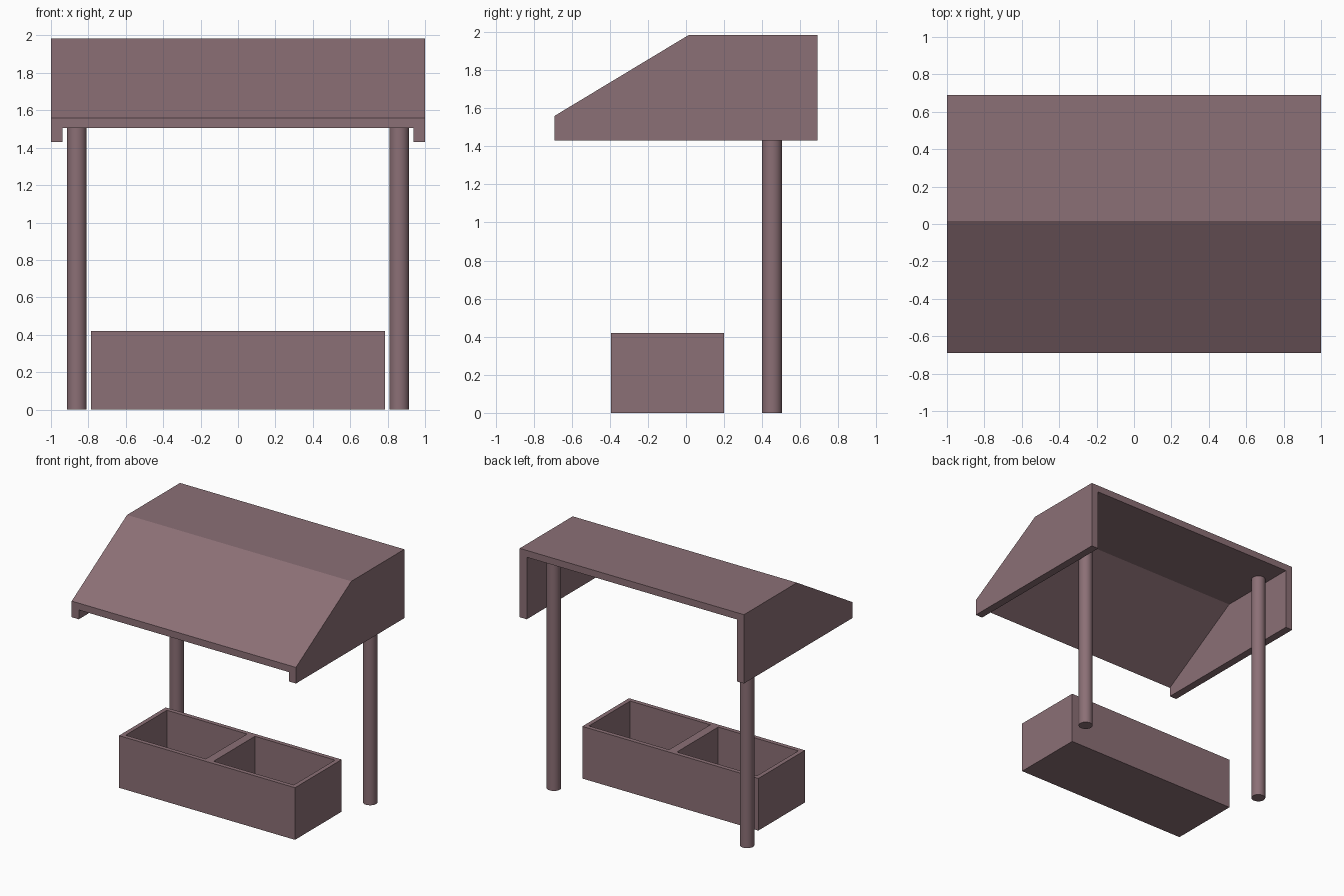
import bpy
import bmesh
from mathutils import Vector

if "Cube" in bpy.data.objects:
    bpy.data.objects.remove(bpy.data.objects["Cube"])

mat = bpy.data.materials.new("mauve_paint")
mat.diffuse_color = (0.26, 0.16, 0.18, 1)
mat.use_nodes = True
mat.node_tree.nodes["Principled BSDF"].inputs["Base Color"].default_value = mat.diffuse_color


def prism(name, profile, x0, x1):
    """Extrude a (y, z) profile along x."""
    bm = bmesh.new()
    face = bm.faces.new([bm.verts.new((x0, y, z)) for y, z in profile])
    ext = bmesh.ops.extrude_face_region(bm, geom=[face])
    moved = [v for v in ext["geom"] if isinstance(v, bmesh.types.BMVert)]
    bmesh.ops.translate(bm, verts=moved, vec=Vector((x1 - x0, 0, 0)))
    bmesh.ops.recalc_face_normals(bm, faces=bm.faces)
    mesh = bpy.data.meshes.new(name)
    bm.to_mesh(mesh)
    bm.free()
    ob = bpy.data.objects.new(name, mesh)
    bpy.context.collection.objects.link(ob)
    mesh.materials.append(mat)
    return ob


def rect(y0, y1, z0, z1):
    return [(y0, z0), (y1, z0), (y1, z1), (y0, z1)]


def carve(ob, cutter):
    """Subtract the cutter, then delete it."""
    mod = ob.modifiers.new("carve", 'BOOLEAN')
    mod.operation = 'DIFFERENCE'
    mod.solver = 'EXACT'
    mod.object = cutter
    bpy.context.view_layer.objects.active = ob
    bpy.ops.object.modifier_apply(modifier=mod.name)
    bpy.data.objects.remove(cutter)


# Roof: sloped hood with side cheeks, open at back and below
roof = prism("roof", [(-0.69, 1.43), (0.69, 1.43), (0.69, 1.985),
                      (0.015, 1.985), (-0.69, 1.56)], -1, 1)
carve(roof, prism("roof_cutter", [(-0.79, 1.3), (0.8, 1.3), (0.8, 1.93),
                                  (0.015, 1.93), (-0.79, 1.445)], -0.937, 0.937))

# Trough: box with two compartments
trough = prism("trough", rect(-0.395, 0.2, 0, 0.42), -0.785, 0.785)
for x0, x1 in ((-0.75, -0.035), (0.035, 0.75)):
    carve(trough, prism("trough_cutter", rect(-0.36, 0.165, 0.035, 0.6), x0, x1))

# Posts: reach up to the underside of the roof
for side, x in (("left", -0.862), ("right", 0.862)):
    bpy.ops.mesh.primitive_cylinder_add(vertices=32, radius=0.053, depth=1.94,
                                        location=(x, 0.452, 0.97))
    post = bpy.context.object
    post.name = side + "_post"
    post.data.materials.append(mat)
    bpy.ops.object.shade_smooth_by_angle()
